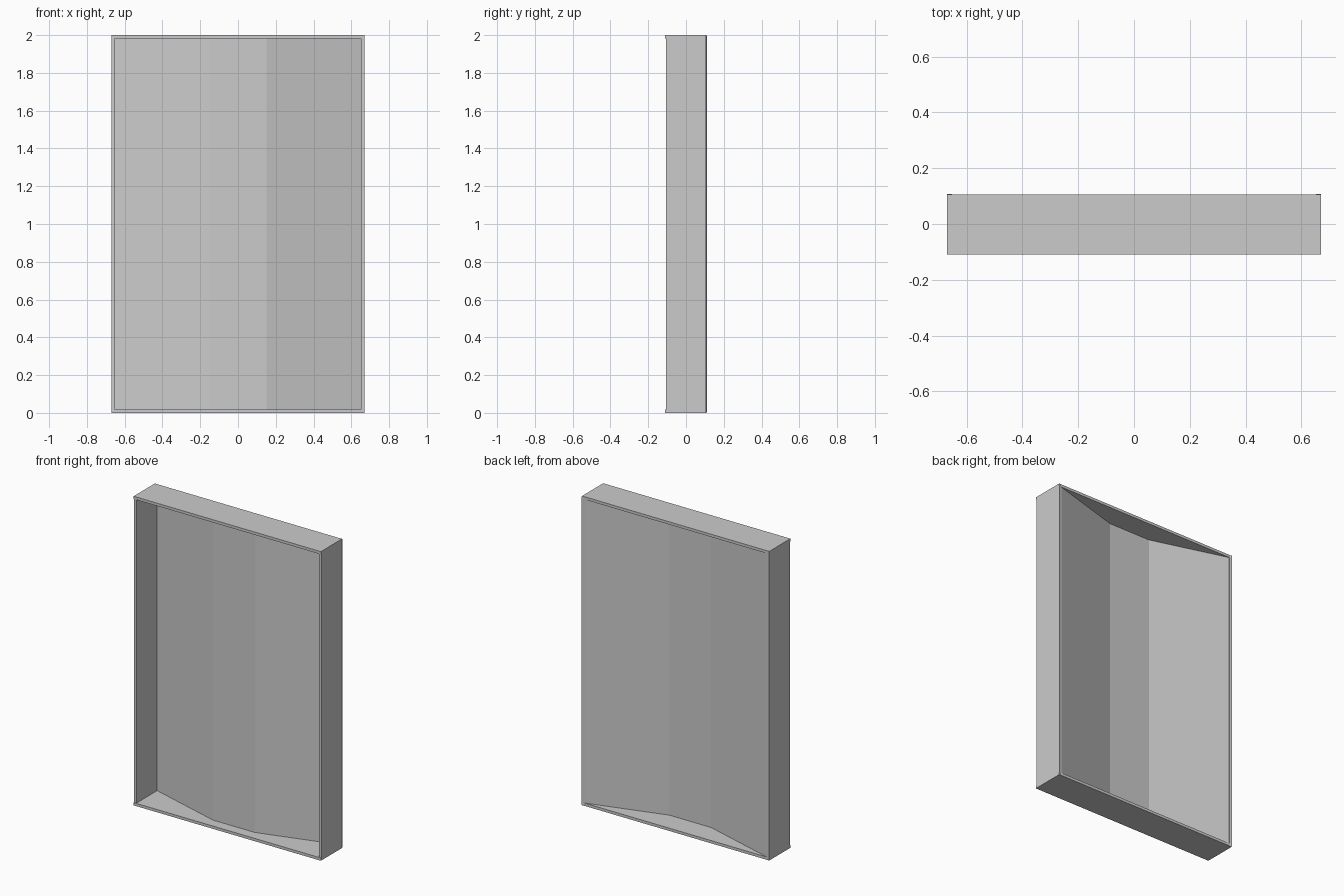
import bpy, bmesh

if "Cube" in bpy.data.objects:
    bpy.data.objects.remove(bpy.data.objects["Cube"])

W, D, H, T = 0.67, 0.11, 2.0, 0.018  # half width, half depth, height, board thickness


def board(name, x, y, z):
    """Box spanning the given (min, max) ranges."""
    bm = bmesh.new()
    bmesh.ops.create_cube(bm, size=1)
    for v in bm.verts:
        for i, r in enumerate((x, y, z)):
            v.co[i] = r[0] if v.co[i] < 0 else r[1]
    return finish(name, bm)


def finish(name, bm):
    mesh = bpy.data.meshes.new(name)
    bm.to_mesh(mesh)
    bm.free()
    obj = bpy.data.objects.new(name, mesh)
    bpy.context.collection.objects.link(obj)
    return obj


# Top and bottom boards, standing slightly proud at the front
board("bottom_board", (-W, W), (-D, 0.106), (0, T))
board("top_board", (-W, W), (-D, 0.106), (H - T, H))

# Side boards between them
for name, s in (("left_board", -1), ("right_board", 1)):
    x = sorted((s * W, s * (W - T)))
    board(name, x, (-0.105, 0.107), (T, H - T))

# Folded sheet: three flat facets bulging towards the front
profile = [(-W, D), (-0.15, -0.042), (0.15, -0.042), (W, D)]
bm = bmesh.new()
rows = [[bm.verts.new((x, y, z)) for x, y in profile] for z in (0.001, H - 0.001)]
for i in range(len(profile) - 1):
    bm.faces.new((rows[0][i], rows[0][i + 1], rows[1][i + 1], rows[1][i]))
finish("folded_panel", bm)
